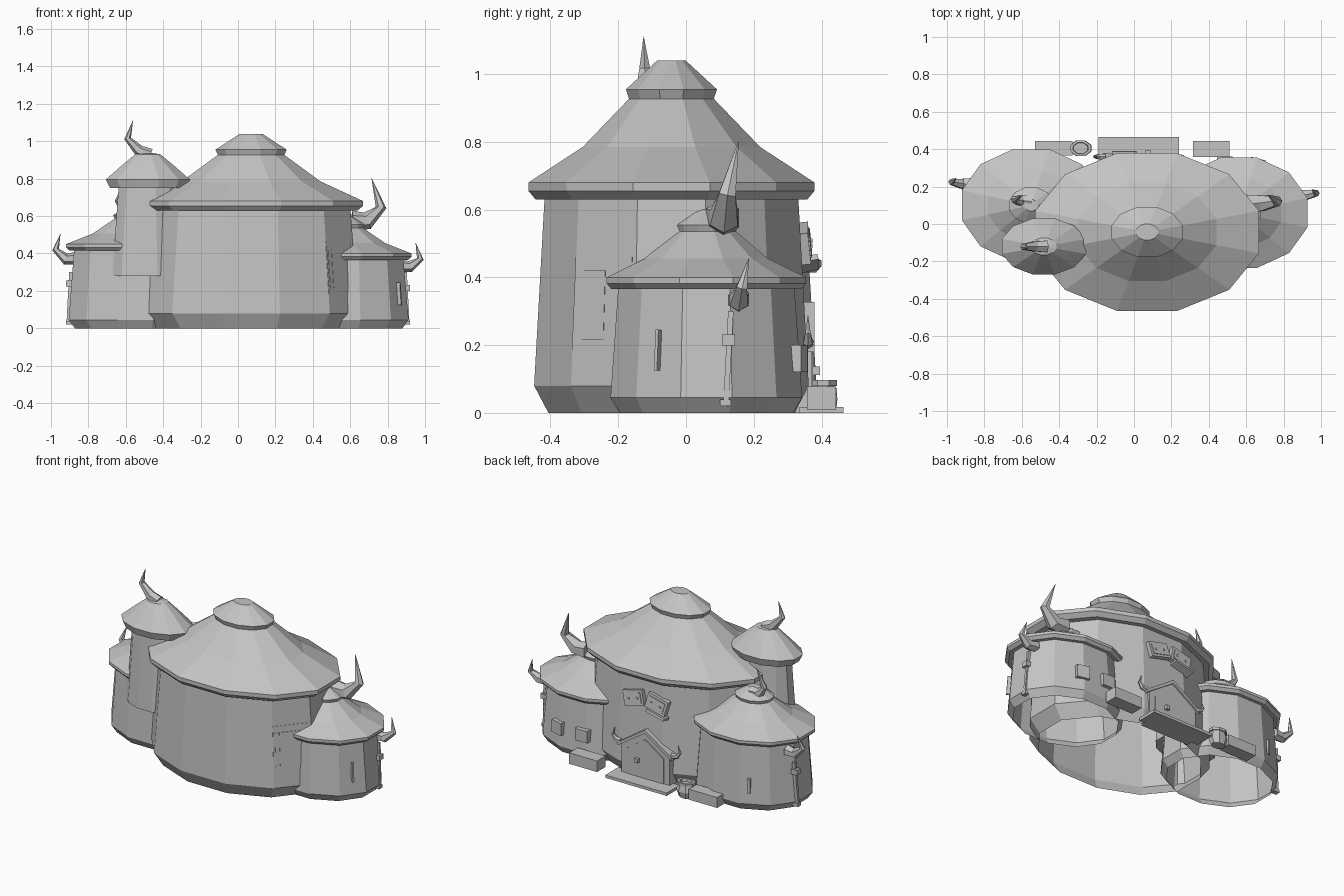
import bpy, bmesh
from math import sin, cos, pi, radians
from mathutils import Vector, Matrix

if "Cube" in bpy.data.objects:
    bpy.data.objects.remove(bpy.data.objects["Cube"])

mat = bpy.data.materials.new("plain grey")
mat.use_nodes = True
GREY = (0.55, 0.55, 0.55, 1)
mat.diffuse_color = GREY
mat.node_tree.nodes["Principled BSDF"].inputs["Base Color"].default_value = GREY


def finish(name, bm):
    me = bpy.data.meshes.new(name)
    bm.to_mesh(me)
    bm.free()
    me.materials.append(mat)
    ob = bpy.data.objects.new(name, me)
    bpy.context.collection.objects.link(ob)
    return ob


def loft(name, rings, bottom=True, top=True):
    """Skin a list of equal-length vertex rings, capping the ends asked for."""
    bm = bmesh.new()
    rows = [[bm.verts.new(p) for p in ring] for ring in rings]
    n = len(rows[0])
    for a, b in zip(rows, rows[1:]):
        for i in range(n):
            j = (i + 1) % n
            bm.faces.new((a[i], a[j], b[j], b[i]))
    if bottom:
        bm.faces.new(rows[0][::-1])
    if top:
        bm.faces.new(rows[-1])
    if bottom and top:
        bmesh.ops.recalc_face_normals(bm, faces=bm.faces)
    return finish(name, bm)


def lathe(name, centre, radii, profile, sides=12, bottom=True, top=True):
    """Oval turned shape; profile holds (radius factor, height)."""
    rings = []
    for f, z in profile:
        angles = [2 * pi * (i + 0.5) / sides for i in range(sides)]
        rings.append([(centre[0] + f * radii[0] * cos(a),
                       centre[1] + f * radii[1] * sin(a), z) for a in angles])
    return loft(name, rings, bottom, top)


def horn(name, points, width, sides=6):
    """Curved horn tapering to a point along a path."""
    pts = [Vector(p) for p in points]
    rings = []
    for k, p in enumerate(pts):
        t = pts[min(k + 1, len(pts) - 1)] - pts[max(k - 1, 0)]
        u = t.cross(Vector((0, 1, 0))).normalized()
        v = t.cross(u).normalized()
        r = width * (1 - 0.98 * (k / (len(pts) - 1)) ** 1.7)
        rings.append([p + r * (u * cos(2 * pi * i / sides) + v * sin(2 * pi * i / sides))
                      for i in range(sides)])
    return loft(name, rings)


def box(name, centre, size, turn=0, roll=0, pitch=0):
    bm = bmesh.new()
    m = (Matrix.Translation(centre) @ Matrix.Rotation(radians(turn), 4, 'Z')
         @ Matrix.Rotation(radians(roll), 4, 'Y') @ Matrix.Rotation(radians(pitch), 4, 'X')
         @ Matrix.Diagonal((*size, 1)))
    bmesh.ops.create_cube(bm, size=1, matrix=m)
    return finish(name, bm)


def slab(name, outline, y0, y1):
    """Upright x-z outline given thickness along y."""
    return loft(name, [[(x, y, z) for x, z in outline] for y in (y0, y1)])


def roof(name, centre, radii, eave, mid, brim, top, lip):
    """Flared roof with a small brimmed cap."""
    lathe(name, centre, radii, [(0.86, eave - lip), (0.95, eave - lip), (1, eave - lip / 2),
                                (1, eave), (0.62, mid), (0.29, brim - lip / 2)],
          bottom=False, top=False)
    lathe(name + "_cap", centre, radii, [(0.295, brim - lip * 0.6), (0.318, brim), (0.1, top)],
          bottom=False)


# Main hall, open underneath
hall, hall_r = (0.07, -0.043), (0.62, 0.437)
lathe("hall_wall", hall, hall_r, [(0.86, 0), (0.96, 0.08), (0.885, 0.65)],
      bottom=False, top=False)
roof("hall_roof", hall, hall_r, 0.68, 0.785, 0.955, 1.04, 0.05)

# Side towers, each with a cap horn, a wall horn and a post
for side, label, centre, radii, lift in ((1, "left", (0.56, 0.06), (0.38, 0.305), 0),
                                         (-1, "right", (-0.55, 0.1), (0.383, 0.31), 0.05)):
    lathe(label + "_tower_wall", centre, radii,
          [(0.87, 0), (0.96, 0.045), (0.88, 0.38 + lift)], bottom=False, top=False)
    roof(label + "_tower_roof", centre, radii, 0.4 + lift, 0.455 + lift,
         0.555 + lift, 0.605 + lift, 0.035)
    y = 0.155 if side > 0 else 0.215
    horn(label + "_wall_horn", [(side * 0.86, y, 0.335 + lift * 0.8),
                                (side * 0.92, y, 0.33 + lift * 0.8),
                                (side * 0.975, y + 0.01, 0.37 + lift),
                                (side * 0.95, y + 0.03, 0.455 + lift)], 0.036)
    px = 0.9 * side
    box(label + "_post", (px, y - 0.03, 0.16), (0.02, 0.016, 0.28), roll=-3 * side, pitch=-3)
    box(label + "_post_bracket", (px, y - 0.03, 0.215 + lift / 2), (0.04, 0.038, 0.032))
    box(label + "_post_foot", (px, y - 0.038, 0.03), (0.04, 0.032, 0.02))

horn("left_cap_horn", [(0.61, 0.108, 0.575), (0.69, 0.112, 0.575),
                       (0.765, 0.122, 0.645), (0.715, 0.155, 0.8)], 0.056)
horn("right_cap_horn", [(-0.55, 0.12, 0.625), (-0.605, 0.125, 0.632),
                        (-0.64, 0.13, 0.68), (-0.6, 0.15, 0.8)], 0.038)

# Hanging turret
turret, turret_r = (-0.482, -0.12), (0.233, 0.155)
lathe("turret_wall", turret, turret_r, [(0.85, 0.28), (0.69, 0.77)], top=False)
lathe("turret_roof", turret, turret_r, [(0.6, 0.75), (0.9, 0.75), (1, 0.795),
                                        (0.62, 0.87), (0.3, 0.93), (0.1, 0.938)], bottom=False)
horn("turret_horn", [(-0.47, -0.12, 0.925), (-0.53, -0.12, 0.95),
                     (-0.59, -0.122, 1.015), (-0.562, -0.125, 1.11)], 0.036)

# Gabled doorway at the back
mid = 0.025


def gable(half, eave, peak):
    return [(mid - half, 0), (mid + half, 0), (mid + half, eave), (mid, peak), (mid - half, eave)]


slab("door_surround", gable(0.17, 0.195, 0.31), 0.3, 0.37)
slab("door_leaf", gable(0.13, 0.175, 0.265), 0.3, 0.375)
for s, label in ((1, "left"), (-1, "right")):
    slab(label + "_gable_beam", [(mid, 0.305), (mid + s * 0.19, 0.18),
                                 (mid + s * 0.19, 0.2), (mid, 0.328)], 0.3, 0.38)
    horn(label + "_gable_horn", [(mid + s * 0.18, 0.36, 0.205), (mid + s * 0.215, 0.36, 0.21),
                                 (mid + s * 0.235, 0.36, 0.235), (mid + s * 0.22, 0.36, 0.29)], 0.018)
box("door_knob", (0.075, 0.38, 0.125), (0.025, 0.03, 0.025))
box("door_step", (mid, 0.4, 0.009), (0.43, 0.13, 0.018))

# Tilted boards above the door, with inset panels and studs
for s, x in ((1, 0.115), (-1, -0.045)):
    box("board", (x, 0.347, 0.5), (0.14, 0.035, 0.095), roll=s * 14, pitch=6)
    box("board_panel", (x, 0.351, 0.5), (0.11, 0.035, 0.065), roll=s * 14, pitch=6)
    for k in (-1, 1):
        box("board_stud", (x + k * 0.03, 0.367, 0.5 - s * k * 0.008), (0.012, 0.012, 0.012))
box("board_ledge", (-0.05, 0.36, 0.44), (0.13, 0.06, 0.016), roll=-14, pitch=12)

# Benches, barrel and wall boxes
box("left_bench", (0.412, 0.4, 0.043), (0.195, 0.085, 0.07))
box("right_bench", (-0.43, 0.405, 0.04), (0.2, 0.08, 0.066))
lathe("barrel", (-0.285, 0.405), (0.062, 0.046),
      [(0.75, 0), (1, 0.04), (0.8, 0.08), (0.95, 0.08), (0.95, 0.097), (0.7, 0.097), (0.65, 0.08)], 8)
box("window_box", (0.66, 0.325, 0.16), (0.08, 0.05, 0.08), turn=-14)
box("window_box", (0.485, 0.335, 0.16), (0.085, 0.05, 0.075))


# Layered window lying flush on one wall facet of the hall
def facet_point(u, z, out):
    f = 0.96 - 0.075 * (z - 0.08) / 0.57 + out
    ends = [Vector((hall[0] + f * hall_r[0] * cos(a), hall[1] + f * hall_r[1] * sin(a), z))
            for a in (-pi / 4, -pi / 12)]
    return ends[0].lerp(ends[1], u)


for u0, u1, low, high, out in ((0, 0.93, 0.185, 0.46, 0.004),
                               (0.05, 0.86, 0.215, 0.42, 0.008),
                               (0.16, 0.5, 0.215, 0.42, 0.011)):
    loft("hall_window", [[facet_point(u, z, o) for u, z in
                          ((u0, low), (u1, low), (u1, high), (u0, high))] for o in (-0.01, out)])

# Slit windows
box("left_tower_slit", (0.862, -0.083, 0.185), (0.02, 0.01, 0.12), roll=-4, turn=-30)
box("right_tower_slit", (-0.69, 0.35, 0.16), (0.02, 0.04, 0.09), turn=20)
